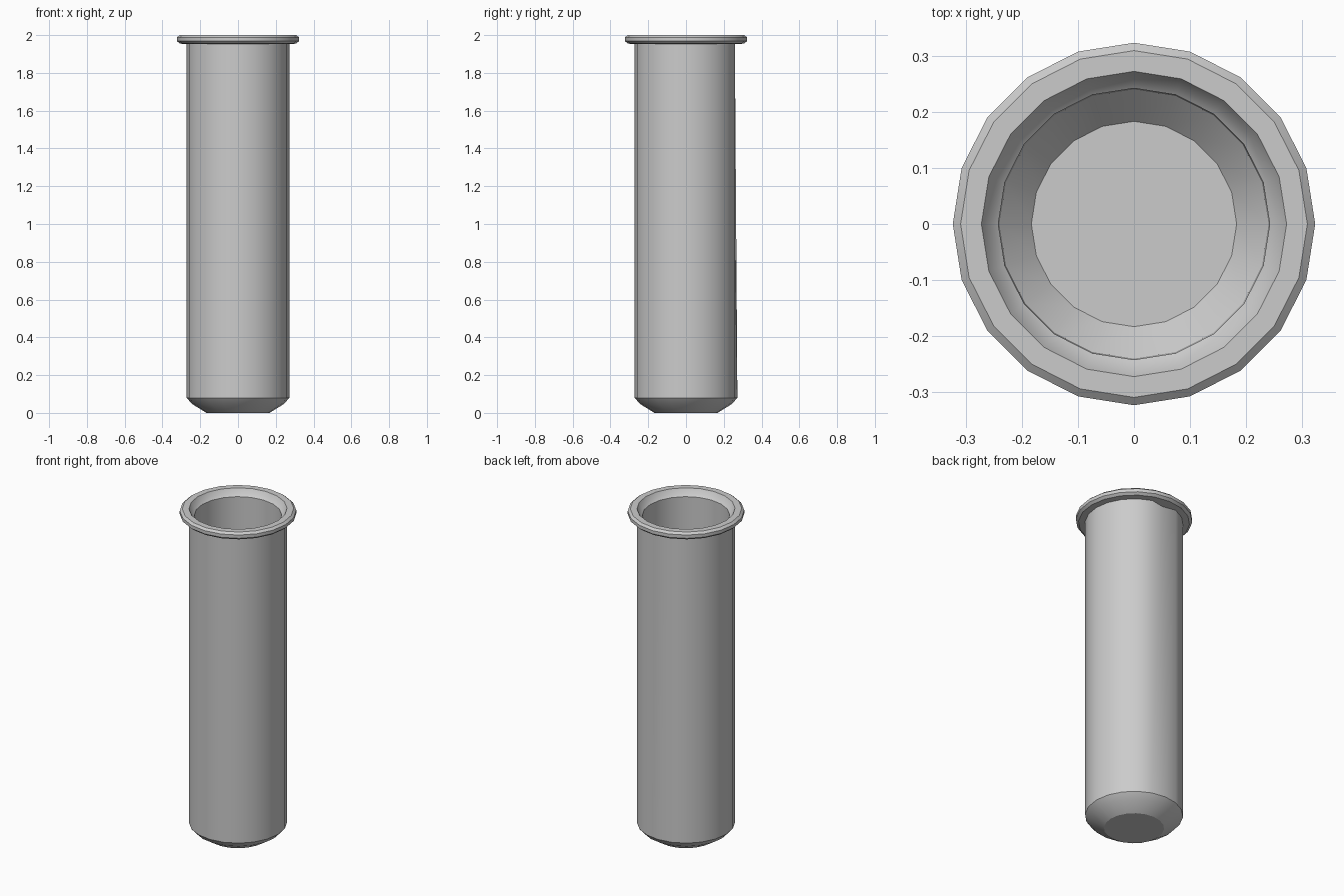
import bpy, bmesh, math

if "Cube" in bpy.data.objects:
    bpy.data.objects.remove(bpy.data.objects["Cube"])

SIDES = 20

# Profile (radius, height): base, outer wall, rim, stepped lip, inner wall, floor
profile = [
    (0.167, 0.0), (0.243, 0.047), (0.272, 0.08), (0.272, 1.952),
    (0.308, 1.955), (0.323, 1.968), (0.323, 1.988), (0.309, 2.0),
    (0.272, 2.0), (0.257, 1.972), (0.242, 1.96),
    (0.240, 0.10), (0.183, 0.04),
]
WALL_TOP = 3

bm = bmesh.new()
rings = []
for r, z in profile:
    rings.append([bm.verts.new((r * math.cos(2 * math.pi * i / SIDES),
                                r * math.sin(2 * math.pi * i / SIDES), z))
                  for i in range(SIDES)])
for a, b in zip(rings, rings[1:]):
    for i in range(SIDES):
        j = (i + 1) % SIDES
        bm.faces.new((a[i], a[j], b[j], b[i]))
bm.faces.new(rings[0][::-1])
bm.faces.new(rings[-1])

# Pinch at the back: the top of the outer wall is drawn in to the inner wall
rings[WALL_TOP][SIDES // 4].co.y = 0.243
bmesh.ops.recalc_face_normals(bm, faces=bm.faces[:])

mesh = bpy.data.meshes.new("tube")
bm.to_mesh(mesh)
bm.free()
tube = bpy.data.objects.new("tube", mesh)
bpy.context.collection.objects.link(tube)

# Smooth sides with sharp rim edges
bpy.context.view_layer.objects.active = tube
tube.select_set(True)
bpy.ops.object.shade_smooth_by_angle(angle=math.radians(30))
